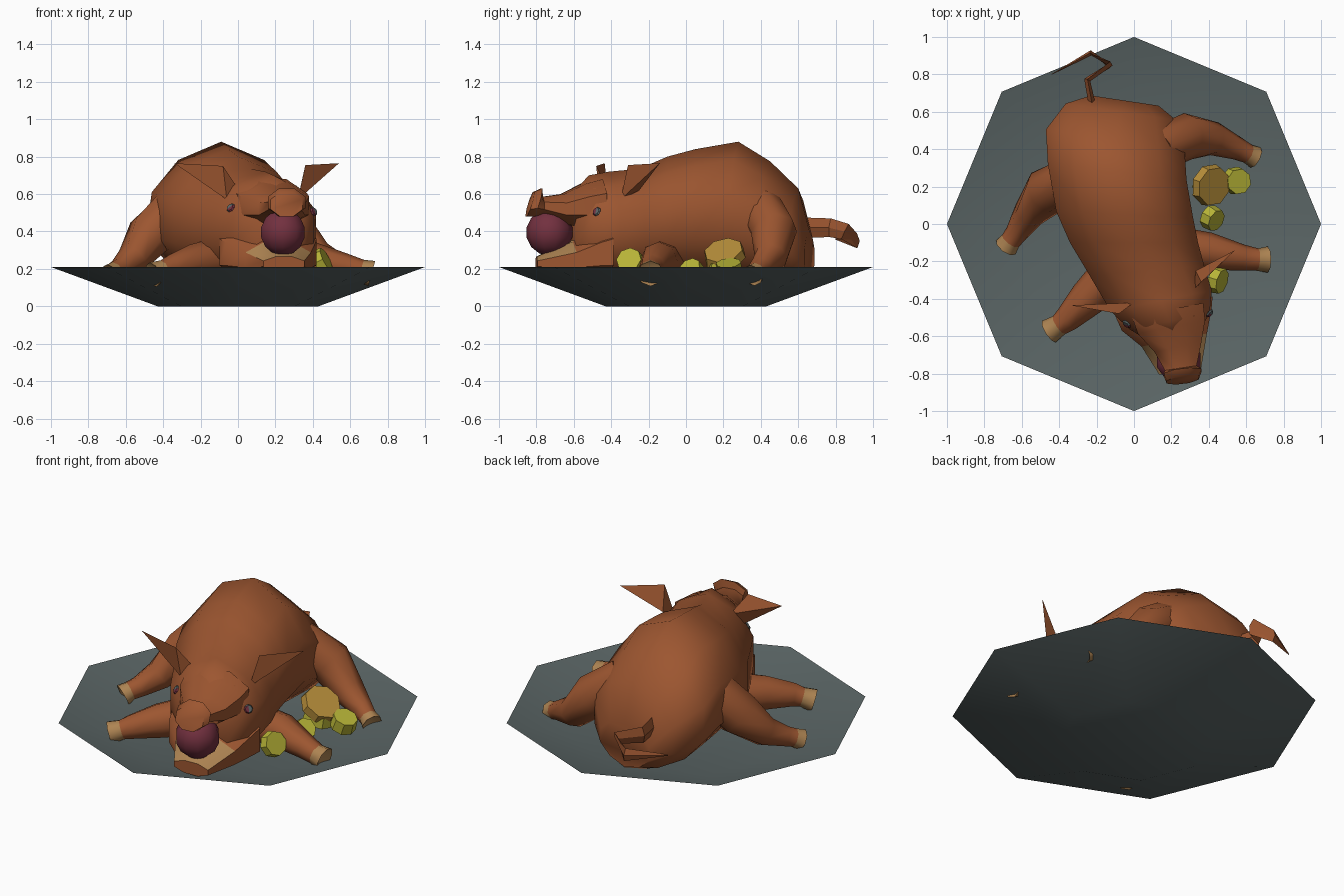
import bpy, bmesh, math
from mathutils import Vector, Matrix

if "Cube" in bpy.data.objects:
    bpy.data.objects.remove(bpy.data.objects["Cube"])


def mat(name, col):
    m = bpy.data.materials.new(name)
    m.diffuse_color = (*col, 1)
    m.use_nodes = True
    m.node_tree.nodes["Principled BSDF"].inputs["Base Color"].default_value = m.diffuse_color
    return m


SKIN = mat("roast skin", (.335, .093, .03))
PLATE = mat("slate plate", (.104, .132, .132))
APPLE = mat("dark red", (.17, .03, .05))
LEMON = mat("lemon", (.47, .45, .038))
GOLD = mat("golden slice", (.47, .27, .042))
HOOF = mat("hoof tan", (.42, .23, .085))


def finish(name, bm, mats, angle=50, rule=None):
    """Turn a bmesh into an object; rule picks a material slot per face."""
    bmesh.ops.recalc_face_normals(bm, faces=bm.faces)
    if rule:
        for f in bm.faces:
            f.material_index = rule(f)
    me = bpy.data.meshes.new(name)
    bm.to_mesh(me)
    bm.free()
    ob = bpy.data.objects.new(name, me)
    bpy.context.collection.objects.link(ob)
    for m in mats:
        me.materials.append(m)
    if angle:
        bpy.ops.object.select_all(action='DESELECT')
        ob.select_set(True)
        bpy.context.view_layer.objects.active = ob
        bpy.ops.object.shade_smooth_by_angle(angle=math.radians(angle))
    return ob


def loft(rings):
    """Skin a list of rings, capping both ends."""
    bm = bmesh.new()
    vs = [[bm.verts.new(p) for p in r] for r in rings]
    n = len(rings[0])
    for a, b in zip(vs, vs[1:]):
        for i in range(n):
            j = (i + 1) % n
            bm.faces.new((a[i], a[j], b[j], b[i]))
    caps = [bm.faces.new(vs[0]), bm.faces.new(vs[-1])]
    return bm, caps


def section(cx, y, hw, z0, z1, tilt=0, n=10, lean=0, start=0):
    """Upright oval cross-section with a slight top ridge; tilt turns it sideways."""
    k = 1 / math.cos(start)
    pts = []
    for i in range(n):
        a = start + math.tau * i / n
        c = math.cos(a)
        if abs(c) < .9:
            c = max(-.75, min(.75, c))
        dx, dz = k * hw * math.sin(a), k * (z1 - z0) / 2 * c
        pts.append(Vector((cx + dx, y + tilt * dx + lean * dz, (z0 + z1) / 2 + dz)))
    return pts


def tube(path, n=8, flat=1.0):
    """Rings along a path of (x, y, z, radius); flat squeezes sideways."""
    P = [Vector(p[:3]) for p in path]
    rings = []
    for i, p in enumerate(P):
        d = (P[min(i + 1, len(P) - 1)] - P[max(i - 1, 0)]).normalized()
        s = d.cross(Vector((0, 0, 1))).normalized()
        u = s.cross(d)
        r = path[i][3]
        rings.append([p + s * r * flat * math.cos(math.tau * k / n)
                      + u * r * math.sin(math.tau * k / n) for k in range(n)])
    return loft(rings)


# Octagonal plate with sunken floor
bm, _ = loft([[(r * math.cos(k * math.pi / 4), r * math.sin(k * math.pi / 4), z)
               for k in range(8)] for r, z in ((.43, 0), (1, .21), (.68, .125))])
finish("plate", bm, [PLATE], 30)

# Body from rump to the back of the mouth, head turned sideways
body_rows = [(-.05, .66, .19, .13, .40, -.15), (-.07, .60, .31, .1, .63, -.15),
             (-.10, .45, .39, .1, .775, -.15), (-.09, .28, .39, .1, .88, -.12),
             (-.05, .05, .385, .1, .84, -.05), (.0, -.1, .36, .1, .80, 0),
             (.07, -.25, .32, .1, .735, .1), (.145, -.41, .285, .12, .72, .2),
             (.19, -.52, .225, .14, .70, .2), (.22, -.61, .13, .2, .60, .2)]
bm, _ = loft([section(*r) for r in body_rows])
body = finish("body", bm, [SKIN])

# Upper snout with flared disc
snout_rows = [(.18, -.46, .19, .42, .68, .2), (.20, -.55, .18, .42, .655, .2),
              (.235, -.66, .125, .44, .60, .2), (.25, -.77, .085, .49, .585, .15),
              (.26, -.795, .10, .48, .63, .12), (.26, -.835, .085, .48, .61, .12)]
bm, _ = loft([section(*r, n=8, start=math.pi / 8, lean=.3 if r[1] < -.78 else 0)
              for r in snout_rows])
finish("snout", bm, [SKIN])

# Lower jaw, tan inside
jaw_rows = [(.16, -.44, .26, .12, .46, .2), (.175, -.51, .24, .13, .43, .25),
            (.215, -.62, .175, .15, .345, .2), (.245, -.80, .11, .19, .265, .05)]
bm, _ = loft([section(*r, n=8, start=math.pi / 8) for r in jaw_rows])
finish("lower_jaw", bm, [SKIN, HOOF],
       rule=lambda f: int(f.normal.z > .77 and f.calc_center_median().y < -.53))

# Apple in the mouth
bm = bmesh.new()
bmesh.ops.create_uvsphere(bm, u_segments=10, v_segments=7, radius=.125,
                          matrix=Matrix.Translation((.24, -.73, .395)))
finish("apple", bm, [APPLE], 60)

# Ears: thin pyramids, broad at the base
ears = {"left_ear": [(-.06, -.46, .57), (-.08, -.48, .75), (.0, -.42, .63), (-.34, -.435, .765)],
        "right_ear": [(.32, -.35, .57), (.36, -.31, .755), (.33, -.25, .62), (.54, -.14, .765)]}
for name, pts in ears.items():
    bm = bmesh.new()
    for p in pts:
        bm.verts.new(p)
    bmesh.ops.convex_hull(bm, input=bm.verts)
    finish(name, bm, [SKIN], 0)

# Eyes: small plates on the head, red in front and grey behind
bpy.context.view_layer.update()
for name, p in (("left_eye", (-.08, -.58, .56)), ("right_eye", (.5, -.52, .56))):
    _, loc, nor, _ = body.closest_point_on_mesh(Vector(p))
    bm = bmesh.new()
    bmesh.ops.create_cone(bm, cap_ends=True, cap_tris=True, segments=8, radius1=.026,
                          radius2=.02, depth=.009, matrix=Matrix.Translation(loc + nor * .004)
                          @ nor.to_track_quat('Z', 'Y').to_matrix().to_4x4())
    finish(name, bm, [PLATE, APPLE], 0,
           rule=lambda f: int((f.calc_center_median() - loc - nor * .004).y < nor.y * .004))

# Legs with notched hooves
legs = {
    "front_right_leg": [(.2, -.12, .24, .11), (.40, -.145, .245, .10), (.58, -.18, .21, .07),
                        (.66, -.19, .19, .06), (.715, -.19, .175, .07)],
    "front_left_leg": [(-.1, -.25, .25, .12), (-.25, -.40, .23, .10), (-.36, -.51, .205, .07),
                       (-.40, -.54, .19, .058), (-.455, -.575, .17, .068)],
    "hind_right_leg": [(.13, .40, .52, .12), (.29, .47, .40, .125), (.43, .455, .26, .09),
                       (.56, .40, .21, .06), (.61, .375, .185, .052), (.65, .355, .165, .06)],
    "hind_left_leg": [(-.33, .23, .52, .13), (-.47, .17, .38, .13), (-.565, .05, .25, .085),
                      (-.63, -.05, .2, .06), (-.66, -.09, .185, .055), (-.685, -.125, .165, .064)]}
for name, path in legs.items():
    bm, caps = tube(path)
    tip, prev = Vector(path[-1][:3]), Vector(path[-2][:3])
    centre = bmesh.ops.poke(bm, faces=[caps[1]])["verts"][0]
    d = (tip - prev).normalized()
    centre.co -= d * .035
    cut = -.55 * (tip - prev).length
    finish(name, bm, [SKIN, HOOF],
           rule=lambda f: int((f.calc_center_median() - tip).dot(d) > cut))

# Curly ribbon tail
bm, _ = tube([(-.22, .62, .42, .055), (-.25, .77, .42, .05), (-.13, .85, .40, .045),
              (-.23, .915, .35, .04), (-.44, .80, .36, .004)], n=4, flat=.35)
finish("tail", bm, [SKIN], 0)

# Lemon and golden garnish slices: (place, facing, radius, thickness)
slices = [("gold_slice", (.415, .205, .28), (.6, -.2, .8), .115, .05, GOLD),
          ("lemon_slice_under", (.41, .20, .21), (.2, 0, 1), .095, .06, LEMON),
          ("lemon_slice_outer", (.55, .23, .20), (.4, -.1, 1), .075, .07, LEMON),
          ("lemon_slice_middle", (.42, .03, .19), (.7, -.4, .6), .067, .06, LEMON),
          ("lemon_slice_front", (.45, -.30, .24), (1, -.3, .5), .075, .05, LEMON)]
for name, loc, face, r, t, m in slices:
    bm = bmesh.new()
    bmesh.ops.create_cone(bm, cap_ends=True, segments=8, radius1=r, radius2=r * .92, depth=t,
                          matrix=Matrix.Translation(loc)
                          @ Vector(face).to_track_quat('Z', 'Y').to_matrix().to_4x4())
    finish(name, bm, [m], 0)
